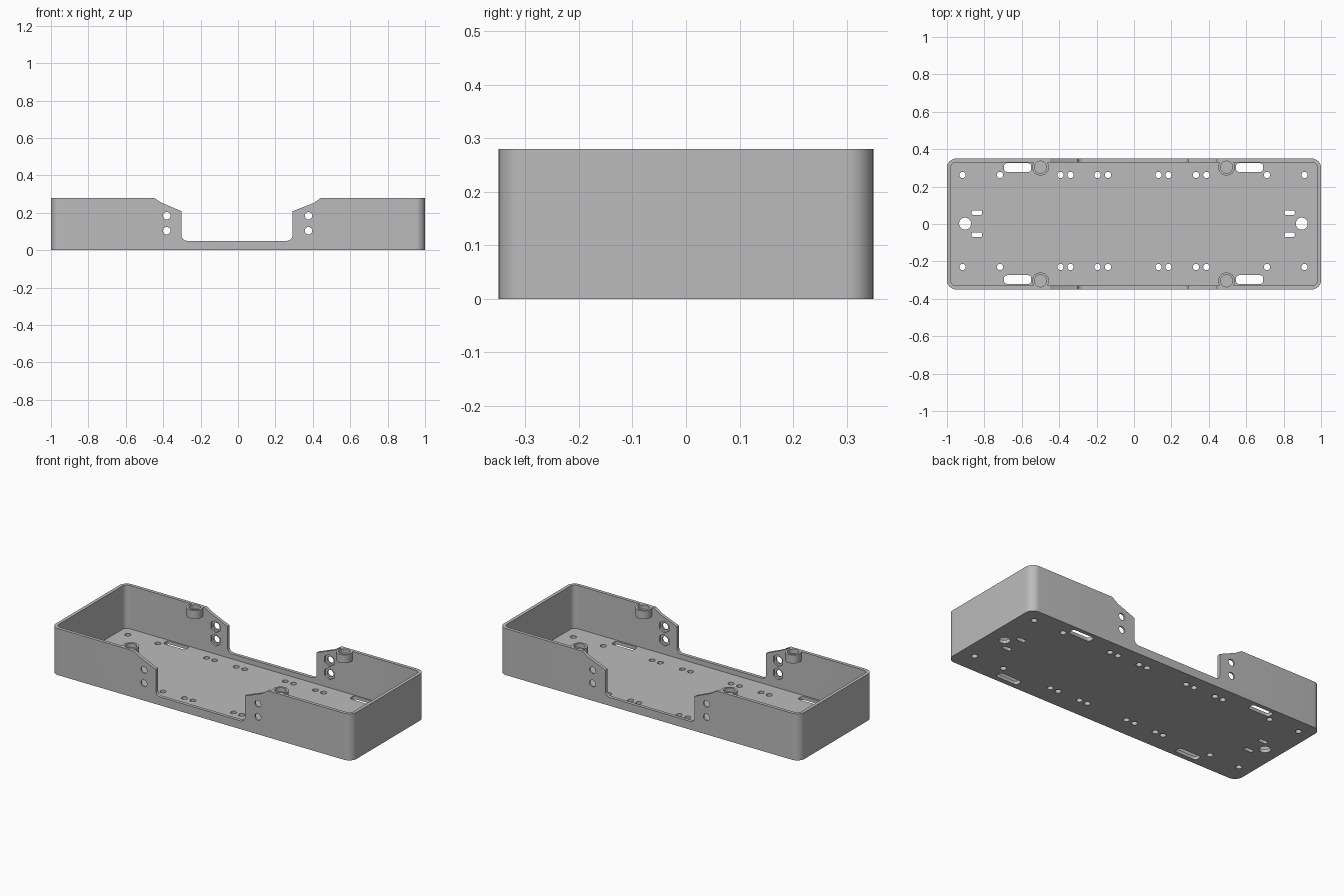
import bpy, bmesh, math
from mathutils import Vector

if "Cube" in bpy.data.objects:
    bpy.data.objects.remove(bpy.data.objects["Cube"], do_unlink=True)

grey = bpy.data.materials.new("plain grey")
grey.use_nodes = True
colour = (0.5, 0.5, 0.5, 1)
grey.diffuse_color = colour
grey.node_tree.nodes["Principled BSDF"].inputs["Base Color"].default_value = colour


def circle(cx, cy, r, sides=32, turn=0.0):
    return [(cx + r * math.cos(turn + math.tau * i / sides),
             cy + r * math.sin(turn + math.tau * i / sides)) for i in range(sides)]


def rounded(cx, cy, w, h, r, steps=10):
    """Outline of a rectangle with rounded corners."""
    pts = []
    for k, (sx, sy) in enumerate([(1, 1), (-1, 1), (-1, -1), (1, -1)]):
        for i in range(steps + 1):
            a = math.pi / 2 * (k + i / steps)
            pts.append((cx + sx * (w / 2 - r) + r * math.cos(a),
                        cy + sy * (h / 2 - r) + r * math.sin(a)))
    return pts


def prisms(name, outlines, low, high, upright=False):
    """Extrude outlines along z, or along y when upright, into one object."""
    bm = bmesh.new()
    for pts in outlines:
        place = (lambda p: (p[0], low, p[1])) if upright else (lambda p: (p[0], p[1], low))
        face = bm.faces.new([bm.verts.new(place(p)) for p in pts])
        out = bmesh.ops.extrude_face_region(bm, geom=[face])
        shift = Vector((0, high - low, 0)) if upright else Vector((0, 0, high - low))
        bmesh.ops.translate(bm, vec=shift,
                            verts=[g for g in out["geom"] if isinstance(g, bmesh.types.BMVert)])
    bmesh.ops.recalc_face_normals(bm, faces=bm.faces)
    mesh = bpy.data.meshes.new(name)
    bm.to_mesh(mesh)
    bm.free()
    mesh.materials.append(grey)
    obj = bpy.data.objects.new(name, mesh)
    bpy.context.collection.objects.link(obj)
    return obj


def combine(target, tool, operation="DIFFERENCE"):
    tool.hide_render = True
    mod = target.modifiers.new(tool.name, "BOOLEAN")
    mod.operation, mod.solver, mod.object = operation, "EXACT", tool
    bpy.context.view_layer.objects.active = target
    bpy.ops.object.modifier_apply(modifier=mod.name)
    bpy.data.objects.remove(tool, do_unlink=True)


height, floor = 0.28, 0.02

# Open tray with rounded corners
tray = prisms("tray", [rounded(0, 0, 2, 0.7, 0.05)], 0, height)
combine(tray, prisms("cavity", [rounded(0, 0, 1.96, 0.66, 0.03)], floor, 0.4))

# Stepped opening through both long walls
fillet = 0.03
corner = [(fillet * (1 - math.sin(t)), fillet * (1 - math.cos(t)))
          for t in (math.pi / 2 * (1 - i / 6) for i in range(7))]
left = [(-0.45, 0.4), (-0.45, height), (-0.407, 0.253), (-0.302, 0.208)]
left += [(-0.302 + x, 0.05 + z) for x, z in corner]
right = [(0.291 - x, 0.05 + z) for x, z in reversed(corner)]
right += [(0.291, 0.208), (0.406, 0.253), (0.444, height), (0.444, 0.4)]
combine(tray, prisms("opening", [left + right], -0.5, 0.5, True))

# Round screw bosses at the rim, with shallow seats
spots = [(x, y) for x in (-0.5, 0.495) for y in (-0.304, 0.304)]
combine(tray, prisms("bosses", [circle(x, y, 0.045) for x, y in spots],
                     height - 0.05, height), "UNION")
combine(tray, prisms("boss_seats", [circle(x, y, 0.032) for x, y in spots],
                     height - 0.025, 0.4))

# Floor holes and slots
holes = [circle(x, y, 0.017, 20) for y in (0.262, -0.23)
         for x in (-0.917, -0.717, -0.393, -0.339, -0.195, -0.139,
                   0.131, 0.185, 0.332, 0.387, 0.711, 0.911)]
holes += [rounded(x, y, 0.145, 0.046, 0.015, 5)
          for x in (-0.622, 0.618) for y in (0.302, -0.297)]
holes += [circle(x, 0.002, 0.032) for x in (-0.903, 0.897)]
holes += [rounded(x, y, 0.055, 0.025, 0.008, 5)
          for x in (-0.84, 0.832) for y in (0.061, -0.057)]
combine(tray, prisms("floor_holes", holes, -0.1, 0.1))

# Wall bolt holes with hexagonal nut pockets on the inner side
bolts = [(x, z) for x in (-0.381, 0.377) for z in (0.104, 0.184)]
combine(tray, prisms("bolt_holes", [circle(x, z, 0.02, 24) for x, z in bolts], -0.5, 0.5, True))
combine(tray, prisms("nut_pockets", [circle(x, z, 0.036, 6, math.pi / 6) for x, z in bolts],
                     -0.34, 0.34, True))

# Smooth the curved walls, keep edges crisp
bpy.ops.object.select_all(action="DESELECT")
tray.select_set(True)
bpy.context.view_layer.objects.active = tray
bpy.ops.object.shade_smooth_by_angle(angle=math.radians(30))
